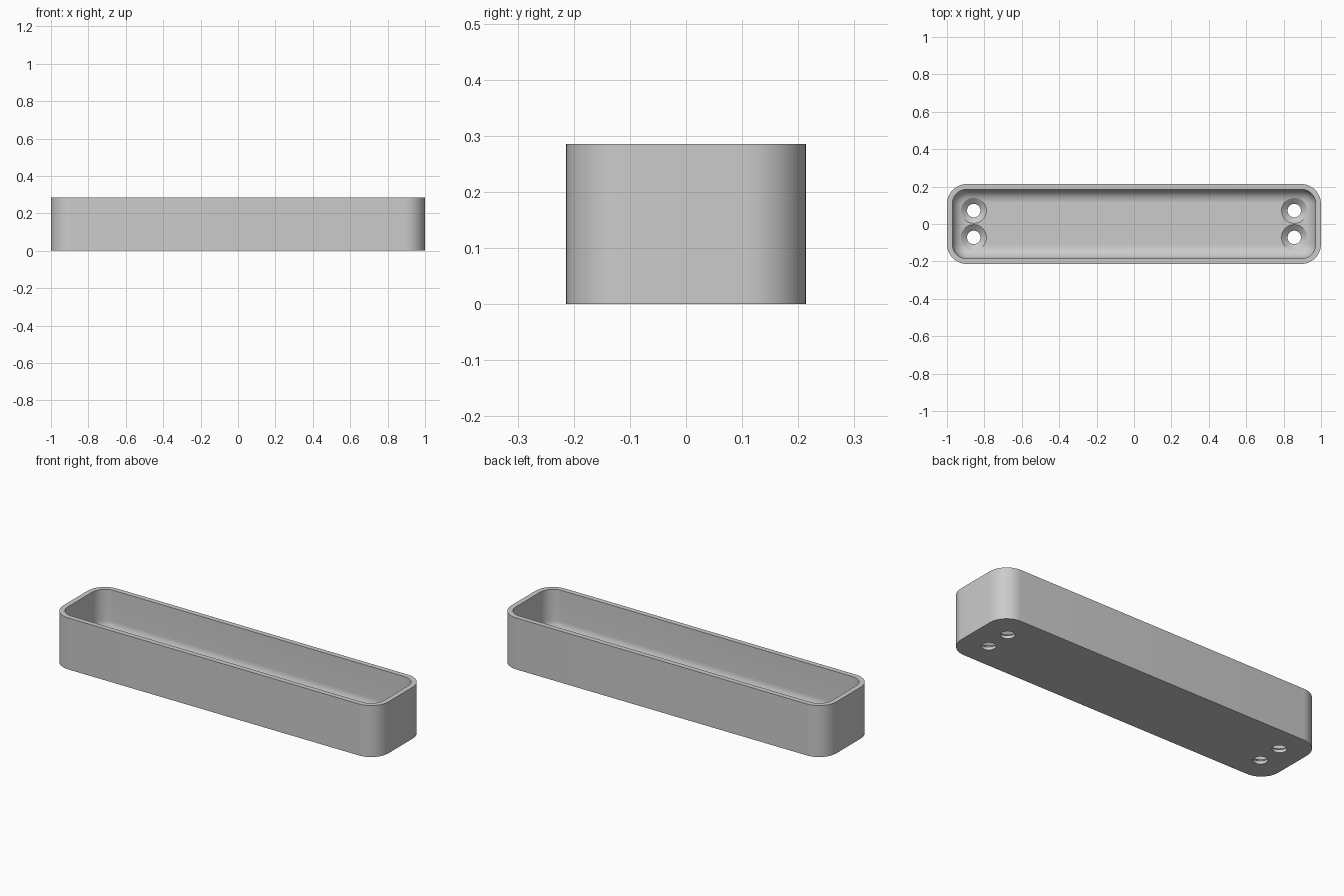
import bpy, bmesh, math

if "Cube" in bpy.data.objects:
    bpy.data.objects.remove(bpy.data.objects["Cube"], do_unlink=True)

LENGTH, WIDTH, HEIGHT = 2.0, 0.428, 0.286
CORNER, WALL, FLOOR, FILLET = 0.107, 0.0286, 0.043, 0.071

grey = bpy.data.materials.new("light grey")
grey.use_nodes = True
colour = (0.6, 0.6, 0.6, 1)
grey.diffuse_color = colour
grey.node_tree.nodes["Principled BSDF"].inputs["Base Color"].default_value = colour


def rounded_rectangle(inset, z, steps=12):
    """Points of the tray outline moved inwards by inset."""
    r = CORNER - inset
    points = []
    for quarter, (sx, sy) in enumerate([(1, 1), (-1, 1), (-1, -1), (1, -1)]):
        cx, cy = sx * (LENGTH / 2 - CORNER), sy * (WIDTH / 2 - CORNER)
        for i in range(steps + 1):
            a = (quarter + i / steps) * math.pi / 2
            points.append((cx + r * math.cos(a), cy + r * math.sin(a), z))
    return points


def circle(cx, cy, r, z, steps=48):
    turns = [2 * math.pi * i / steps for i in range(steps)]
    return [(cx + r * math.cos(a), cy + r * math.sin(a), z) for a in turns]


def skin(bm, loops):
    """Closed solid through a series of loops."""
    rings = [[bm.verts.new(p) for p in loop] for loop in loops]
    for a, b in zip(rings, rings[1:]):
        for i in range(len(a)):
            j = (i + 1) % len(a)
            bm.faces.new((a[i], a[j], b[j], b[i]))
    bm.faces.new(rings[0][::-1])
    bm.faces.new(rings[-1])


def make_object(name, bm):
    bmesh.ops.recalc_face_normals(bm, faces=bm.faces)
    mesh = bpy.data.meshes.new(name)
    bm.to_mesh(mesh)
    bm.free()
    mesh.materials.append(grey)
    obj = bpy.data.objects.new(name, mesh)
    bpy.context.collection.objects.link(obj)
    return obj


# Tray: outer wall, rim, inner wall, rounded transition and floor
loops = [rounded_rectangle(0, 0), rounded_rectangle(0, HEIGHT),
         rounded_rectangle(WALL, HEIGHT)]
for i in range(13):
    a = i / 12 * math.pi / 2
    loops.append(rounded_rectangle(WALL + FILLET * (1 - math.cos(a)),
                                   FLOOR + FILLET * (1 - math.sin(a))))
bm = bmesh.new()
skin(bm, loops)
tray = make_object("tray", bm)

# Countersunk screw holes, two at each end
bm = bmesh.new()
for x in (-0.857, 0.857):
    for y in (-0.0715, 0.0715):
        profile = [(0.036, -0.05), (0.036, 0.017), (0.068, FLOOR), (0.068, 0.2)]
        skin(bm, [circle(x, y, r, z) for r, z in profile])
cutter = make_object("screw_hole_cutter", bm)
cutter.hide_render = True

cut = tray.modifiers.new("screw holes", "BOOLEAN")
cut.operation = "DIFFERENCE"
cut.solver = "EXACT"
cut.object = cutter
bpy.ops.object.select_all(action="DESELECT")
tray.select_set(True)
bpy.context.view_layer.objects.active = tray
bpy.ops.object.modifier_apply(modifier=cut.name)
bpy.data.objects.remove(cutter, do_unlink=True)
bpy.ops.object.shade_smooth_by_angle(angle=math.radians(30))
